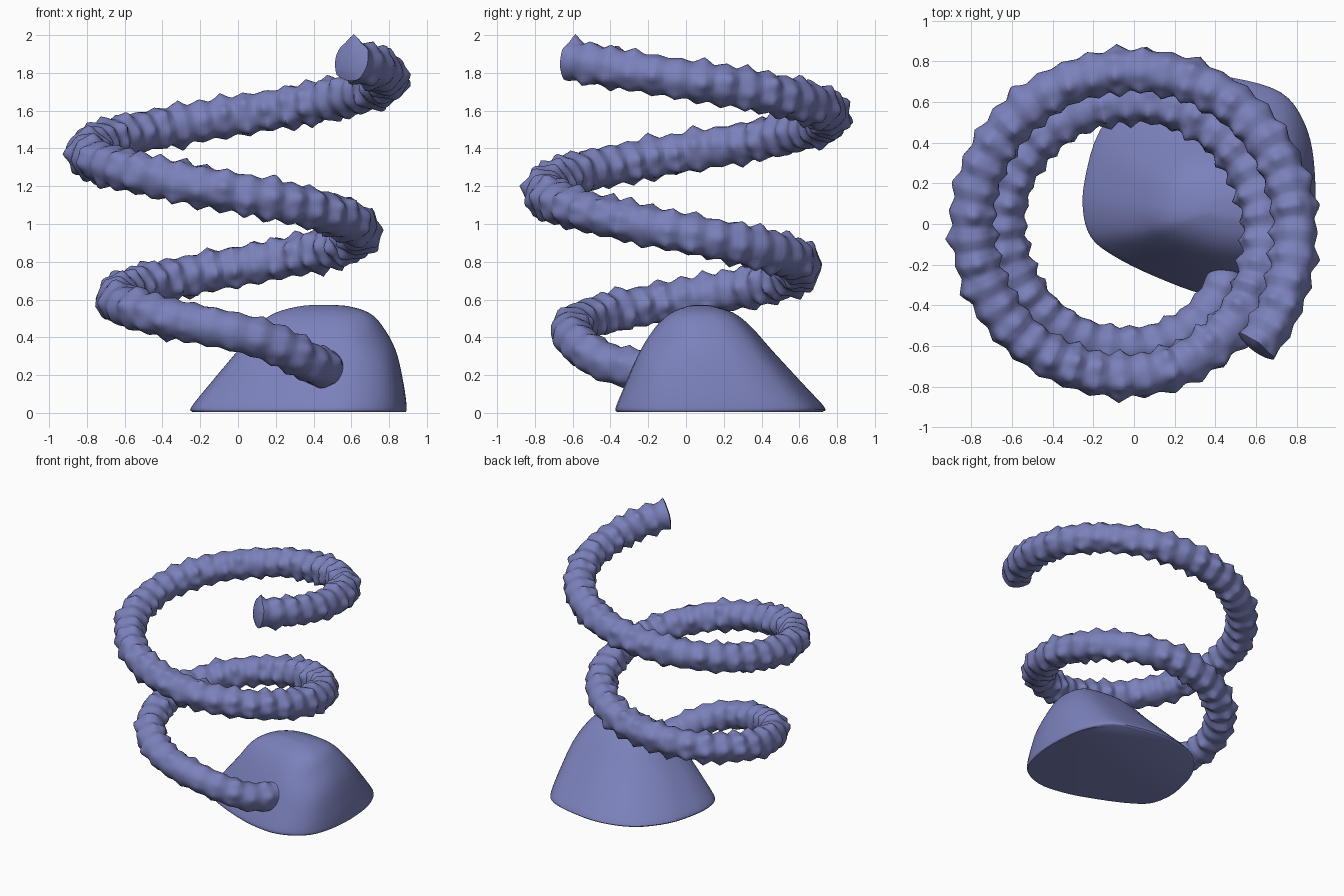
import bpy, bmesh, math, random
from mathutils import Vector

if "Cube" in bpy.data.objects:
    bpy.data.objects.remove(bpy.data.objects["Cube"])

random.seed(4)
mat = bpy.data.materials.new("periwinkle blue")
mat.diffuse_color = (0.2, 0.22, 0.5, 1)
mat.use_nodes = True
mat.node_tree.nodes["Principled BSDF"].inputs["Base Color"].default_value = mat.diffuse_color


def catmull(pts, s):
    """Smooth point at parameter s along a list of Vectors."""
    i = max(0, min(int(s), len(pts) - 2))
    f = s - i
    p1, p2 = pts[i], pts[i + 1]
    p0 = pts[i - 1] if i else p1 * 2 - p2
    p3 = pts[i + 2] if i + 2 < len(pts) else p2 * 2 - p1
    return 0.5 * (2 * p1 + (p2 - p0) * f + (2 * p0 - 5 * p1 + 4 * p2 - p3) * f * f
                  + (3 * p1 - p0 - 3 * p2 + p3) * f ** 3)


def loft(name, rings, smooth):
    """Skin closed rings of points and cap both ends."""
    bm = bmesh.new()
    rows = [[bm.verts.new(p) for p in ring] for ring in rings]
    n = len(rows[0])
    for a, b in zip(rows, rows[1:]):
        for j in range(n):
            bm.faces.new((a[j], a[(j + 1) % n], b[(j + 1) % n], b[j]))
    bm.faces.new(rows[0][::-1])
    bm.faces.new(rows[-1])
    bmesh.ops.recalc_face_normals(bm, faces=bm.faces)
    me = bpy.data.meshes.new(name)
    bm.to_mesh(me)
    bm.free()
    ob = bpy.data.objects.new(name, me)
    bpy.context.collection.objects.link(ob)
    me.materials.append(mat)
    bpy.context.view_layer.objects.active = ob
    ob.select_set(True)
    bpy.ops.object.shade_smooth_by_angle(angle=math.radians(smooth))
    ob.select_set(False)
    return ob


# Rock mound: one base outline squeezed into a smaller box at each height
outline = [Vector(p) for p in [
    (-.25, .06), (-.21, -.07), (-.1, -.16), (.1, -.26), (.35, -.35), (.6, -.37),
    (.8, -.25), (.88, 0), (.88, .3), (.83, .5), (.72, .64), (.5, .71),
    (.25, .73), (0, .65), (-.17, .45), (-.24, .22)]]
closed = outline[-1:] + outline + outline[:2]
base = [catmull(closed, 1 + k / 4) for k in range(64)]
boxes = [Vector(b) for b in [  # z, x min, x max, y min, y max
    (.005, -.24, .88, -.37, .72), (.03, -.245, .885, -.375, .73),
    (.15, -.15, .87, -.325, .62), (.33, 0, .83, -.245, .455),
    (.46, .1, .76, -.16, .34), (.53, .2, .69, -.08, .25),
    (.565, .33, .58, .01, .15), (.572, .43, .47, .06, .09)]]
rings = []
for k in range(29):
    z, x0, x1, y0, y1 = catmull(boxes, k / 4)
    ring = []
    for p in base:
        u, v = (p.x + .25) / 1.13, (p.y + .38) / 1.11
        q = Vector((x0 + u * (x1 - x0), y0 + v * (y1 - y0), z))
        # shallow hollow on the front right side
        d = (q - Vector((.73, -.1, .36))).length / .11
        q += Vector((-.4, .9, -.2)) * .03 * math.exp(-d * d)
        ring.append(q)
    rings.append(ring)
loft("rock_mound", rings, 50)

# Spiral path: quarter turns (clockwise from the front), radius, height
keys = [Vector(k) for k in [
    (-.9, .48, .22), (-.5, .56, .26), (0, .61, .425), (1, .64, .605), (2, .605, .775),
    (3, .64, .95), (4, .745, 1.165), (5, .795, 1.38), (6, .755, 1.575),
    (7, .79, 1.765), (7.5, .85, 1.865)]]


def path(s):
    t, r, z = catmull(keys, s)
    a = -math.pi / 2 * (1 + t)
    return Vector((r * math.cos(a), r * math.sin(a), z))


# Sample the path evenly by length
fine = [path(k * 10 / 3000) for k in range(3001)]
dist = [0]
for a, b in zip(fine, fine[1:]):
    dist.append(dist[-1] + (b - a).length)
SEGS, SUB, SIDES = 76, 8, 36
ROWS = SEGS * SUB
pts, j = [], 0
for k in range(ROWS + 1):
    while j < 3000 and dist[j] < dist[-1] * k / ROWS:
        j += 1
    pts.append(fine[j])

# Random pointed knobs: angle and height for each ring of the stem
knobs = []
for k in range(SEGS + 1):
    off = random.random() * math.tau
    knobs.append([(off + i * math.tau / 6 + random.uniform(-.3, .3),
                   random.uniform(.004, .034)) for i in range(6)])
knobs[-1] = [(math.pi / 2, .034), (2.6, .01), (4.2, .008), (5.6, .01)]

# Knobbly coiled stem
rings = []
for k, c in enumerate(pts):
    tan = (pts[min(k + 5, ROWS)] - pts[max(k - 5, 0)]).normalized()
    side = tan.cross(Vector((0, 0, 1))).normalized()
    up = side.cross(tan)
    seg = round(k / SUB)
    du = k / SUB - seg
    grow = .5 + .5 * min(1, k / ROWS * 4)
    ring = []
    for i in range(SIDES):
        a = i * math.tau / SIDES
        r = .098 + grow * .010 * (1 - 2 * abs(du))
        for ka, h in knobs[seg]:
            da = (a - ka + math.pi) % math.tau - math.pi
            w = math.hypot(da / .5, du / .5)
            r += grow * h * max(0, 1 - w) ** 1.3
        ring.append(c + (side * math.cos(a) + up * math.sin(a)) * r)
    rings.append(ring)
# slightly domed tip
end = pts[-1]
for f, out in ((.75, .012), (.4, .02), (.08, .022)):
    rings.append([end + (p - end) * f + tan * out for p in rings[ROWS]])
loft("coiled_stem", rings, 60)
